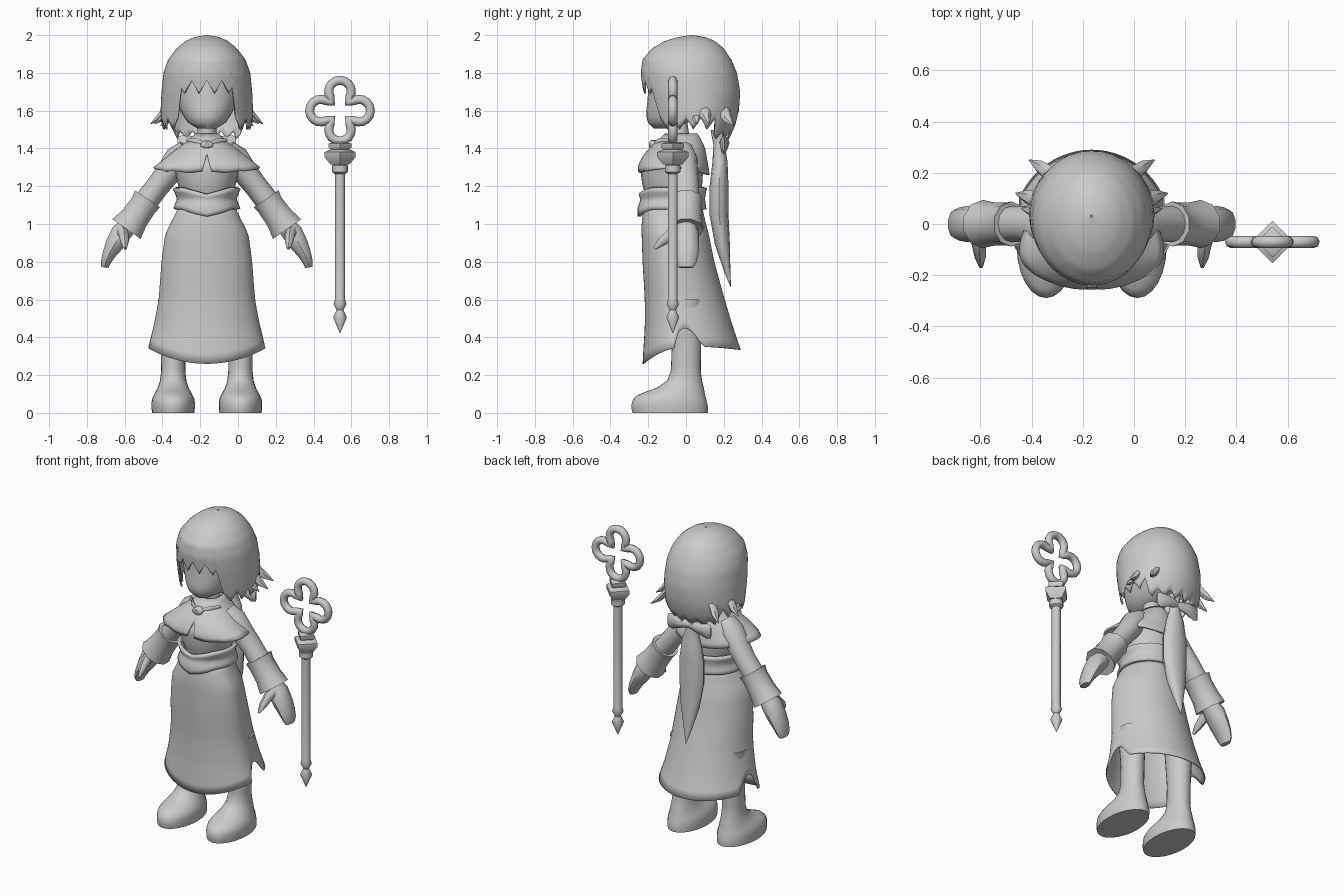
import bpy, bmesh
from math import sin, cos, pi, degrees, radians
from mathutils import Vector

cube = bpy.data.objects.get("Cube")
if cube:
    bpy.data.objects.remove(cube)

BODY_X = -0.165
X, Y, Z = Vector((1, 0, 0)), Vector((0, 1, 0)), Vector((0, 0, 1))

clay = bpy.data.materials.new("plain_grey")
clay.use_nodes = True
clay.diffuse_color = (0.6, 0.6, 0.6, 1)
clay.node_tree.nodes["Principled BSDF"].inputs["Base Color"].default_value = clay.diffuse_color


def finish(name, bm, origin, mirror=False, thickness=0):
    """Turn a bmesh into a shaded object, optionally mirrored or thickened."""
    bmesh.ops.recalc_face_normals(bm, faces=bm.faces)
    mesh = bpy.data.meshes.new(name)
    for face in bm.faces:
        face.smooth = True
    bm.to_mesh(mesh)
    bm.free()
    mesh.set_sharp_from_angle(angle=radians(45))
    mesh.materials.append(clay)
    obj = bpy.data.objects.new(name, mesh)
    obj.location = origin
    bpy.context.collection.objects.link(obj)
    if thickness:
        solid = obj.modifiers.new("Thickness", "SOLIDIFY")
        solid.thickness, solid.offset = thickness, -1
    if mirror:
        obj.modifiers.new("Mirror", "MIRROR")


def bridge(bm, rings, caps):
    """Skin a list of equal closed rings of coordinates."""
    loops = [[bm.verts.new(co) for co in ring] for ring in rings]
    n = len(loops[0])
    for low, high in zip(loops, loops[1:]):
        for i in range(n):
            k = (i + 1) % n
            bm.faces.new((low[i], low[k], high[k], high[i]))
    if caps:
        bm.faces.new(loops[0])
        bm.faces.new(loops[-1])


def sweep(name, points, n=12, u=X, mirror=False, origin=(BODY_X, 0, 0)):
    """Elliptical tube along points (x, y, z, radius along u, other radius)."""
    centres = [Vector(p[:3]) for p in points]
    rings = []
    for i, p in enumerate(points):
        tangent = centres[min(i + 1, len(points) - 1)] - centres[max(i - 1, 0)]
        v = tangent.cross(u).normalized()
        w = v.cross(tangent).normalized()
        rings.append([centres[i] + w * p[3] * cos(t) + v * p[4] * sin(t)
                      for t in (2 * pi * k / n for k in range(n))])
    bm = bmesh.new()
    bridge(bm, rings, True)
    finish(name, bm, origin, mirror)


def at_height(rows, z):
    """Blend profile rows (z, half width, front y, back y), rows rising."""
    z = max(rows[0][0], min(rows[-1][0], z))
    for a, b in zip(rows, rows[1:]):
        if z <= b[0]:
            s = (z - a[0]) / (b[0] - a[0])
            return [p + (q - p) * s for p, q in zip(a[1:], b[1:])]


def shell(name, rows, rim=None, top=None, n=24, m=12, x=0, caps=False,
          mirror=False, thickness=0, ease=1, widest=.5):
    """Upright body of oval sections; rim and top give z by angle from front.
    A higher ease levels the rings sooner above a ragged rim; widest says how
    far back, from 0 to 1, a section is broadest."""
    rim = rim or (lambda d: rows[0][0])
    top = top or (lambda d: rows[-1][0])
    base = min(rim(d) for d in range(181))
    rings = []
    for j in range(m + 1):
        rest = 1 - j / m
        ring = []
        for i in range(n):
            a = 2 * pi * i / n
            d = degrees(min(a, 2 * pi - a))
            z = (base + (top(d) - base) * (1 - rest ** ease)
                 + (rim(d) - base) * rest ** (2 * ease - 1))
            half, front, back = at_height(rows, z)
            middle = front + (back - front) * widest
            reach = middle - front if cos(a) > 0 else back - middle
            ring.append((x + half * sin(a), middle - reach * cos(a), z))
        rings.append(ring)
    bm = bmesh.new()
    bridge(bm, rings, caps)
    finish(name, bm, (BODY_X, 0, 0), mirror, thickness)


def tooth(d, period):
    """Triangle wave from 0 to 1."""
    return abs((d / period) % 1 * 2 - 1)


# Head and neck
shell("head", [(1.505, .05, -.17, -.06), (1.53, .095, -.2, 0), (1.58, .13, -.213, .08),
               (1.66, .17, -.203, .15), (1.75, .19, -.2, .2), (1.85, .17, -.17, .18),
               (1.95, .05, -.05, .08)], caps=True, m=14)
sweep("neck", [(0, -.02, 1.36, .07, .07), (0, -.03, 1.45, .05, .05), (0, -.05, 1.58, .05, .05)])


# Hair cap with a jagged fringe, side locks and nape
def hair_rim(d):
    if d < 39:
        return 1.69 + .07 * tooth(d, 20)
    if d < 125:
        return 1.5 + .06 * tooth(d, 20)
    return 1.45 + .04 * tooth(d, 20)


shell("hair", [(1.44, .2, -.16, .225), (1.52, .24, -.18, .26), (1.6, .245, -.2, .28),
               (1.7, .24, -.228, .287), (1.8, .23, -.24, .27), (1.87, .205, -.23, .24),
               (1.93, .16, -.18, .2), (1.97, .11, -.11, .15), (1.99, .065, -.04, .1),
               (2.0, .005, .025, .035)], hair_rim, n=72, m=26, thickness=.01, ease=2)
# Flicked tips (x, y, z) at the sides and the back
for number, (x, y, z) in enumerate([(.297, .12, 1.53), (.275, .06, 1.53), (.245, .25, 1.52)]):
    sweep(f"hair_flick_{number + 1}",
          [(x - .11, y * .7, z + .14, .02, .01), (x - .08, y * .78, z + .08, .035, .02),
           (x - .04, y * .9, z + .03, .025, .018), (x, y, z, .002, .002)],
          n=6, u=Y, mirror=True)

# Ponytail and its bow
sweep("ponytail", [(0, .17, 1.5, .04, .04), (0, .175, 1.42, .028, .03), (0, .18, 1.33, .06, .04),
                   (0, .175, 1.2, .083, .05), (0, .175, 1.05, .083, .05), (0, .192, .9, .063, .04),
                   (0, .215, .77, .03, .02), (0, .236, .67, .002, .002)])
sweep("hair_bow", [(0, .195, 1.43, .02, .02), (.06, .205, 1.43, .035, .025),
                   (.13, .2, 1.42, .05, .02), (.155, .2, 1.42, .04, .004)],
      n=8, u=Z, mirror=True)

# Bodice, capelet and belt
shell("bodice", [(1.05, .13, -.2, .07), (1.14, .125, -.21, .07), (1.2, .152, -.23, .085),
                 (1.27, .165, -.24, .09), (1.32, .18, -.24, .1), (1.4, .15, -.17, .09),
                 (1.45, .07, -.11, .06)], caps=True)


def cape_rim(d):
    if d < 4:
        return 1.37
    if d < 50:
        return 1.27 + .012 * tooth(d, 40)
    return 1.26 + .04 * sin(radians(d)) ** 2


shell("capelet", [(1.26, .29, -.25, .125), (1.3, .283, -.258, .12), (1.35, .22, -.235, .11),
                  (1.39, .17, -.205, .105), (1.44, .1, -.155, .085), (1.48, .062, -.11, .06)],
      cape_rim, n=72, m=8, thickness=.012, widest=.4)


def vee(d):
    return -.035 * max(0, 1 - d / 50)


shell("belt", [(1.03, .165, -.235, .09), (1.08, .158, -.237, .088), (1.13, .137, -.22, .08),
               (1.17, .15, -.235, .085), (1.2, .165, -.243, .095)],
      lambda d: 1.075 + vee(d), lambda d: 1.195 + vee(d), n=40, m=6, thickness=.02)

# Brooch and collar ribbons
sweep("brooch", [(0, -.155, 1.42, .034, .024), (0, -.185, 1.42, .034, .024),
                 (0, -.195, 1.42, .022, .015)])
sweep("collar_ribbon", [(.015, -.168, 1.425, .01, .008), (.06, -.143, 1.437, .018, .008),
                        (.105, -.09, 1.445, .008, .006)], n=6, u=Z, mirror=True)


# Long skirt with arched side slits
def skirt_rim(d):
    if 84 < d < 111:
        return .45 - .0004 * (d - 97) ** 2
    if d < 97:
        return .26 + .085 * sin(radians(d)) ** 2
    return .335 + .02 * sin(radians(d)) ** 2


shell("skirt", [(.25, .325, -.23, .31), (.335, .317, -.226, .29), (.45, .283, -.218, .25),
                (.6, .255, -.218, .205), (.8, .24, -.23, .15), (.95, .22, -.235, .12),
                (1.02, .183, -.235, .1), (1.1, .145, -.22, .085)],
      skirt_rim, n=72, m=16, thickness=.006, widest=.38)

# Legs in boots
shell("booted_leg", [(0, .112, -.283, .115), (.03, .115, -.29, .117), (.07, .114, -.284, .108),
                     (.1, .1, -.25, .1), (.13, .083, -.16, .095), (.17, .07, -.1, .085),
                     (.22, .064, -.08, .078), (.36, .065, -.075, .08), (.6, .08, -.09, .09)],
      n=24, m=32, x=.178, caps=True, mirror=True)

# Sleeves, cuffs and hands
sweep("sleeve", [(.1, -.03, 1.39, .07, .06), (.15, -.02, 1.345, .08, .075),
                 (.205, -.01, 1.27, .075, .067), (.26, 0, 1.2, .07, .062),
                 (.33, 0, 1.11, .07, .064)], u=Y, mirror=True)
sweep("cuff", [(.318, 0, 1.125, .055, .05), (.314, 0, 1.133, .088, .084),
               (.335, 0, 1.1, .083, .076), (.385, 0, 1.03, .085, .08),
               (.425, 0, .973, .094, .096), (.415, 0, .987, .05, .05)],
      n=10, u=Y, mirror=True)
sweep("hand", [(.41, 0, 1.0, .055, .05), (.455, 0, .95, .068, .058), (.49, 0, .89, .07, .05),
               (.518, 0, .84, .065, .037), (.536, 0, .795, .055, .027),
               (.54, 0, .77, .04, .02)], n=10, u=Y, mirror=True)
sweep("thumb", [(.455, -.02, .965, .03, .04), (.44, -.08, .945, .028, .032),
                (.435, -.13, .905, .022, .024), (.432, -.167, .87, .008, .008)],
      n=8, mirror=True)

# Staff: turned shaft, diamond collar and four-lobed ring head
STAFF = (.54, -.07, 0)


def turned(name, profile, n):
    sweep(name, [(0, 0, z, r, r) for z, r in profile], n, origin=STAFF)


turned("staff_shaft", [(.424, .002), (.505, .036), (.545, .018), (.575, .034), (.6, .027),
                       (1.265, .027), (1.275, .042), (1.31, .042), (1.32, .028), (1.36, .028)], 10)
turned("staff_collar", [(1.315, .05), (1.355, .083), (1.38, .083), (1.395, .05),
                        (1.405, .06), (1.425, .06), (1.435, .03)], 4)

curve = bpy.data.curves.new("staff_ring", "CURVE")
curve.dimensions = "3D"
curve.bevel_depth, curve.bevel_resolution = .024, 2
lobe = [(.101 + .06 * cos(t), .06 * sin(t)) for t in (radians(24 * k) for k in range(-5, 6))]
lobe.append((.044, .044))
path = []
for quarter in range(4):
    c, s = cos(pi / 2 * quarter), sin(pi / 2 * quarter)
    path += [(px * c - pz * s, 0, px * s + pz * c, 1) for px, pz in lobe]
spline = curve.splines.new("POLY")
spline.points.add(len(path) - 1)
for point, co in zip(spline.points, path):
    point.co = co
spline.use_cyclic_u = True
curve.materials.append(clay)
ring = bpy.data.objects.new("staff_ring", curve)
ring.location = Vector(STAFF) + Z * 1.6
bpy.context.collection.objects.link(ring)
